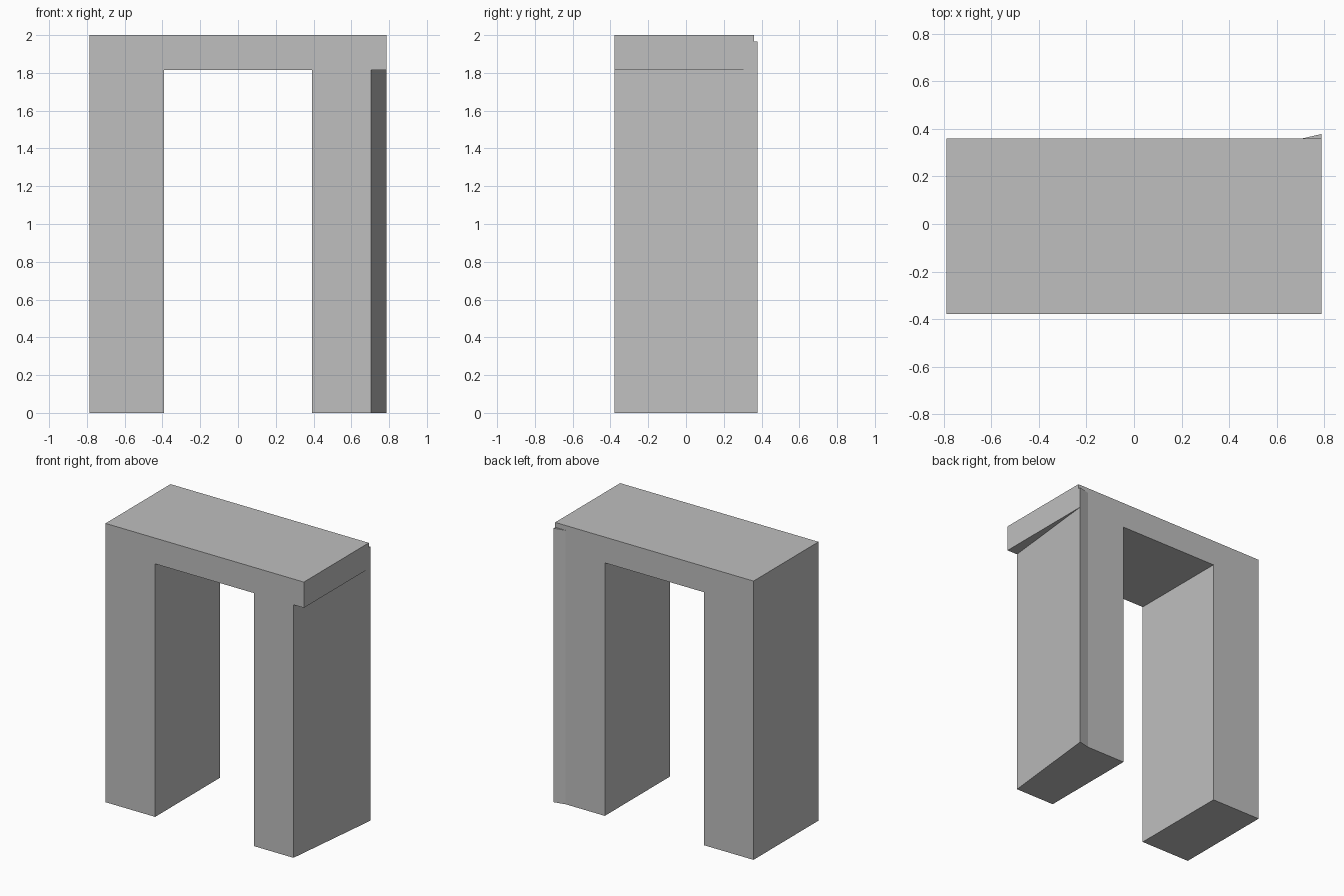
import bpy
import bmesh

default = bpy.data.objects.get("Cube")
if default:
    bpy.data.objects.remove(default, do_unlink=True)

# Overall dimensions
HALF_W = 0.787      # outer half width
HALF_GAP = 0.393    # half width of the opening
FRONT, BACK = -0.378, 0.359
TIP = 0.378         # rear corner that juts past the back
SKEW_X = 0.705      # where the skewed leg's outer side begins
GAP_TOP, FIN_TOP, TOP = 1.815, 1.965, 2.0

grey = bpy.data.materials.new("plain_grey")
grey.use_nodes = True
colour = (0.52, 0.52, 0.52, 1)
grey.diffuse_color = colour
grey.node_tree.nodes["Principled BSDF"].inputs["Base Color"].default_value = colour


def prism(name, footprint, z0, z1):
    """Raise a flat footprint (counter-clockwise) from z0 to z1."""
    bm = bmesh.new()
    base = bm.faces.new([bm.verts.new((x, y, z0)) for x, y in footprint])
    raised = bmesh.ops.extrude_face_region(bm, geom=[base], use_keep_orig=True)
    verts = [g for g in raised["geom"] if isinstance(g, bmesh.types.BMVert)]
    bmesh.ops.translate(bm, verts=verts, vec=(0, 0, z1 - z0))
    bmesh.ops.recalc_face_normals(bm, faces=bm.faces)
    mesh = bpy.data.meshes.new(name)
    bm.to_mesh(mesh)
    bm.free()
    mesh.materials.append(grey)
    obj = bpy.data.objects.new(name, mesh)
    bpy.context.collection.objects.link(obj)
    return obj


def rectangle(x0, x1):
    return [(x0, FRONT), (x1, FRONT), (x1, BACK), (x0, BACK)]


# Straight leg and the beam across the top
prism("right_leg", rectangle(-HALF_W, -HALF_GAP), 0, GAP_TOP)
prism("top_beam", rectangle(-HALF_W, HALF_W), GAP_TOP, TOP)

# Skewed leg, its outer side angled and its rear corner proud of the back
prism("left_leg", [(HALF_GAP, FRONT), (SKEW_X, FRONT), (HALF_W, TIP),
                   (SKEW_X, BACK), (HALF_GAP, BACK)], 0, GAP_TOP)

# Thin wedge that carries the rear corner up behind the beam
prism("rear_corner_wedge", [(SKEW_X, BACK), (HALF_W, BACK), (HALF_W, TIP)],
      GAP_TOP, FIN_TOP)
